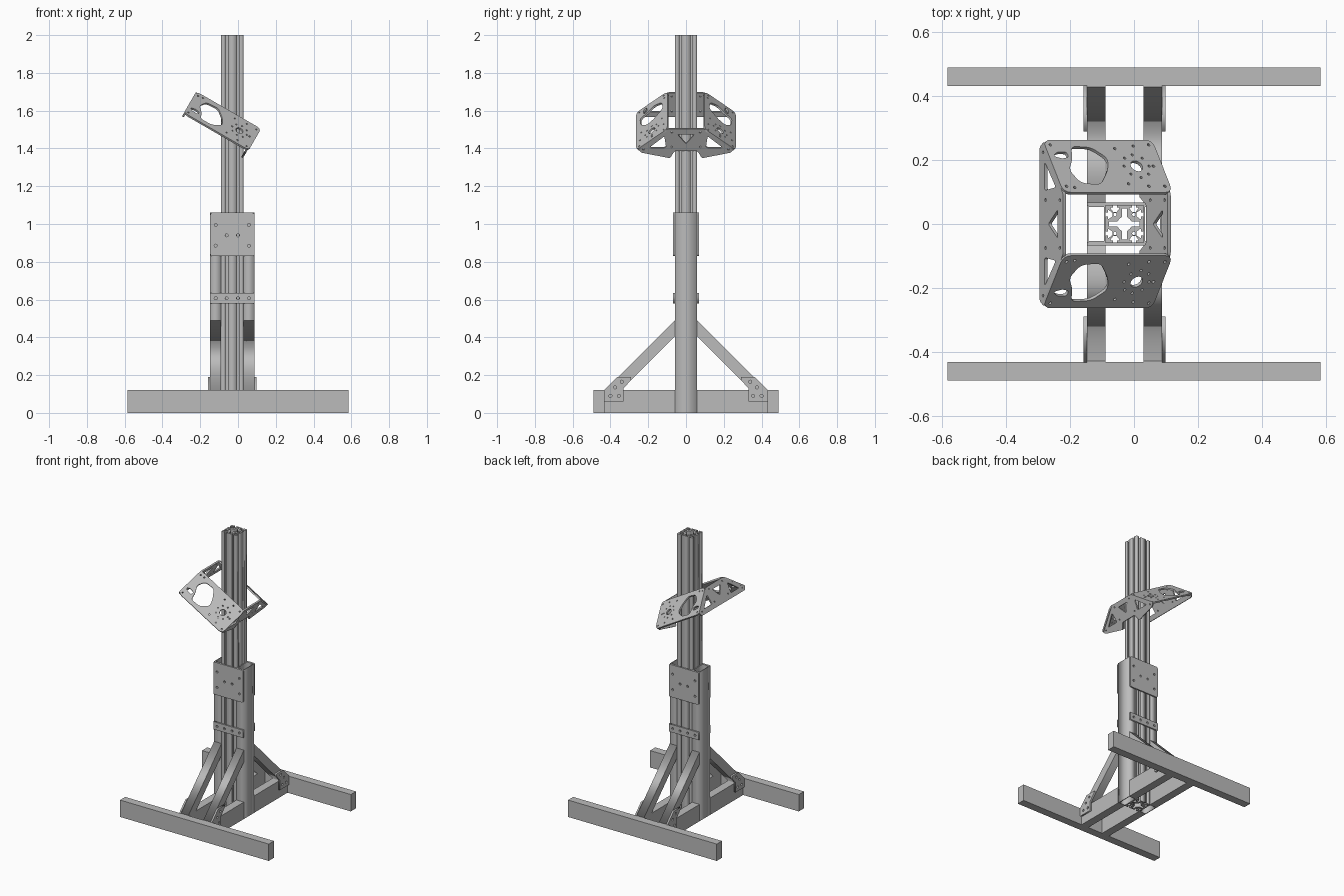
import bpy, math
from mathutils import Matrix, Vector

if "Cube" in bpy.data.objects:
    bpy.data.objects.remove(bpy.data.objects["Cube"])

grey = bpy.data.materials.new("plain grey metal")
grey.diffuse_color = (0.5, 0.5, 0.5, 1)
grey.use_nodes = True
grey.node_tree.nodes["Principled BSDF"].inputs["Base Color"].default_value = grey.diffuse_color
X, Y, Z = Vector((1, 0, 0)), Vector((0, 1, 0)), Vector((0, 0, 1))


def box(name, x0, x1, y0, y1, z0, z1):
    bpy.ops.mesh.primitive_cube_add(size=1, location=((x0 + x1) / 2, (y0 + y1) / 2, (z0 + z1) / 2))
    ob = bpy.context.object
    ob.name = name
    ob.scale = (x1 - x0, y1 - y0, z1 - z0)
    ob.data.materials.append(grey)


def slab(name, loops, depth, origin, u, v):
    """Flat sheet with holes: first loop is the outline, the others are cut-outs."""
    cu = bpy.data.curves.new(name, 'CURVE')
    cu.dimensions, cu.fill_mode, cu.extrude = '2D', 'BOTH', depth / 2
    for loop in loops:
        sp = cu.splines.new('POLY')
        sp.points.add(len(loop) - 1)
        for p, q in zip(sp.points, loop):
            p.co = (q[0], q[1], 0, 1)
        sp.use_cyclic_u = True
    tmp = bpy.data.objects.new(name + "_curve", cu)
    bpy.context.collection.objects.link(tmp)
    dg = bpy.context.evaluated_depsgraph_get()
    me = bpy.data.meshes.new_from_object(tmp.evaluated_get(dg))
    bpy.data.objects.remove(tmp)
    n = u.cross(v)
    me.transform(Matrix.Translation(origin) @ Matrix((u, v, n)).transposed().to_4x4())
    me.materials.clear()
    me.materials.append(grey)
    ob = bpy.data.objects.new(name, me)
    bpy.context.collection.objects.link(ob)


def circle(cx, cy, r, n=12):
    return [(cx + r * math.cos(2 * math.pi * i / n), cy + r * math.sin(2 * math.pi * i / n)) for i in range(n)]


def rect(x0, x1, y0, y1):
    return [(x0, y0), (x1, y0), (x1, y1), (x0, y1)]


def rounded(pts, r):
    out = []
    for i, p in enumerate(pts):
        p, a, b = Vector(p), Vector(pts[i - 1]), Vector(pts[(i + 1) % len(pts)])
        s = p + (a - p).normalized() * min(r, (a - p).length * 0.45)
        e = p + (b - p).normalized() * min(r, (b - p).length * 0.45)
        for t in (0, 0.25, 0.5, 0.75, 1):
            q = s * (1 - t) ** 2 + p * 2 * t * (1 - t) + e * t * t
            out.append((q.x, q.y))
    return out


def mirror(pts):
    return [(-x, y) for x, y in reversed(pts)]


CX = -0.03                      # column centre in x
W = 0.058                       # tube width
HP = 0.058                      # half depth of the posts

# Base: feet, rails, posts, diagonal braces and corner gussets
for side, s in (("front", -1), ("back", 1)):
    a, b = sorted((s * 0.432, s * 0.49))
    box(side + "_foot", -0.585, 0.585, a, b, 0, 0.12)

brace = [(HP, 0.49), (0.43, 0.12), (0.345, 0.12), (HP, 0.405)]
gusset = [(0.434, 0.06), (0.434, 0.12), (0.365, 0.19), (0.29, 0.19), (0.29, 0.175), (0.33, 0.13), (0.33, 0.06)]
bolts = [(0.40, 0.09), (0.355, 0.09), (0.375, 0.135), (0.34, 0.165)]
for side, s in (("left", -1), ("right", 1)):
    x = CX + s * (0.059 + W / 2)
    slab(side + "_post", [rect(-W / 2, W / 2, -HP, HP), rect(-W / 2 + .005, W / 2 - .005, -HP + .005, HP - .005)],
         1.06, Vector((x, 0, 0.53)), X, Y)
    for end, e in (("front", -1), ("back", 1)):
        a, b = sorted((e * HP, e * 0.432))
        box(f"{side}_{end}_rail", x - W / 2, x + W / 2, a, b, 0, 0.12)
        slab(f"{side}_{end}_brace", [brace], W, Vector((x, 0, 0)), Y * e, Z)
        slab(f"{side}_{end}_gusset", [gusset] + [circle(p[0], p[1], 0.008) for p in bolts],
             0.012, Vector((x + s * (W / 2 + 0.006), 0, 0)), Y * e, Z)

# Slotted column: four-sided profile with two T-slots per side
A, C = 0.059, 0.0295
slot = [(-.006, 0), (-.006, .007), (-.014, .007), (-.014, .010), (-.006, .021)]
slot += mirror(slot)
outline = []
for k in range(4):
    edge = [(-A, -A)] + [(c + x, -A + d) for c in (-C, C) for x, d in slot]
    rot = Matrix.Rotation(k * math.pi / 2, 2)
    outline += [tuple(rot @ Vector(p)) for p in edge]
core = []
for k in range(4):
    rot = Matrix.Rotation(k * math.pi / 2, 2)
    core += [tuple(rot @ Vector(p)) for p in ((.048, -.008), (.048, .008), (.022, .008), (.016, .016), (.008, .022))]
bores = [circle(i * C, j * C, 0.0055) for i in (-1, 1) for j in (-1, 1)]
slab("slotted_column", [outline, core] + bores, 2.0, Vector((CX, 0, 1.0)), X, Y)

# Clamp plates joining the posts, front and back
PW = 0.117
for side, s in (("front", -1), ("back", 1)):
    o = Vector((CX, s * (HP + 0.005), 0))
    big = rounded(rect(-PW, PW, 0.83, 1.06), 0.012)
    holes = [circle(x, z, 0.008) for x in (-.088, .088) for z in (.885, .995)]
    holes += [circle(x, 0.94, 0.008) for x in (-.03, .03)]
    slab(side + "_upper_clamp_plate", [big] + holes, 0.01, o, X, Z)
    slab(side + "_lower_clamp_strip", [rect(-PW, PW, 0.58, 0.635)] +
         [circle(x, 0.607, 0.008) for x in (-.088, -.03, .03, .088)], 0.01, o, X, Z)

# Tilted carriage around the column
t = math.radians(30)
E1 = Vector((math.cos(t), 0, -math.sin(t)))
E3 = Vector((math.sin(t), 0, math.cos(t)))
MID = Vector((-0.084, 0, 1.543))
T = 0.011

window = rounded([(-.106, .079), (-.035, .075), (.011, .031), (-.005, -.015),
                  (-.052, -.074), (-.122, -.067), (-.146, -.015), (-.116, .031)], 0.02)
notch = rounded([(-.182, .04), (-.165, .056), (-.13, .056), (-.128, .036), (-.155, .03)], 0.008)
small = [circle(.104 + .045 * math.cos(a), .045 * math.sin(a), .0045, 8)
         for a in [math.pi * i / 4 for i in range(8)]]
small += [circle(u, v, .005, 8) for u, v in ((-.178, .085), (-.178, -.08), (.178, .085), (.178, -.08),
                                             (.165, 0), (.05, .07), (.05, -.07), (.12, .08), (.12, -.08), (-.15, -.085))]
for side, s in (("front", -1), ("back", 1)):
    w = (Y * s * 0.165 - E3 * 0.13).normalized()
    slab(side + "_carriage_side_plate",
         [rounded(rect(-.198, .198, -.105, .105), 0.03), window, notch, circle(.104, 0, .021, 16)] + small,
         T, MID + Y * s * 0.178, E1, w)

# Carriage cross plates with triangular cut-outs
low_half = [(.095, 0), (.258, -.121), (.238, -.144), (.085, -.179), (.06, -.135)]
high_half = [(.095, 0), (.258, -.121), (.24, -.147)]
tri = rounded([(.115, -.045), (.195, -.115), (.105, -.115)], 0.01)
mid_tri = rounded([(-.045, -.033), (.045, -.033), (0, -.092)], 0.008)
for name, half, u in (("lower_cross_plate", low_half, .187), ("upper_cross_plate", high_half, -.192)):
    dots = [circle(i * x, y, .005, 8) for i in (-1, 1) for x, y in ((.075, -.02), (.075, -.11), (.225, -.125))]
    slab(name, [rounded(half + mirror(half), 0.008), tri, mirror(tri), mid_tri] + dots,
         T, MID + E1 * u + E3 * 0.065, Y, E3)
